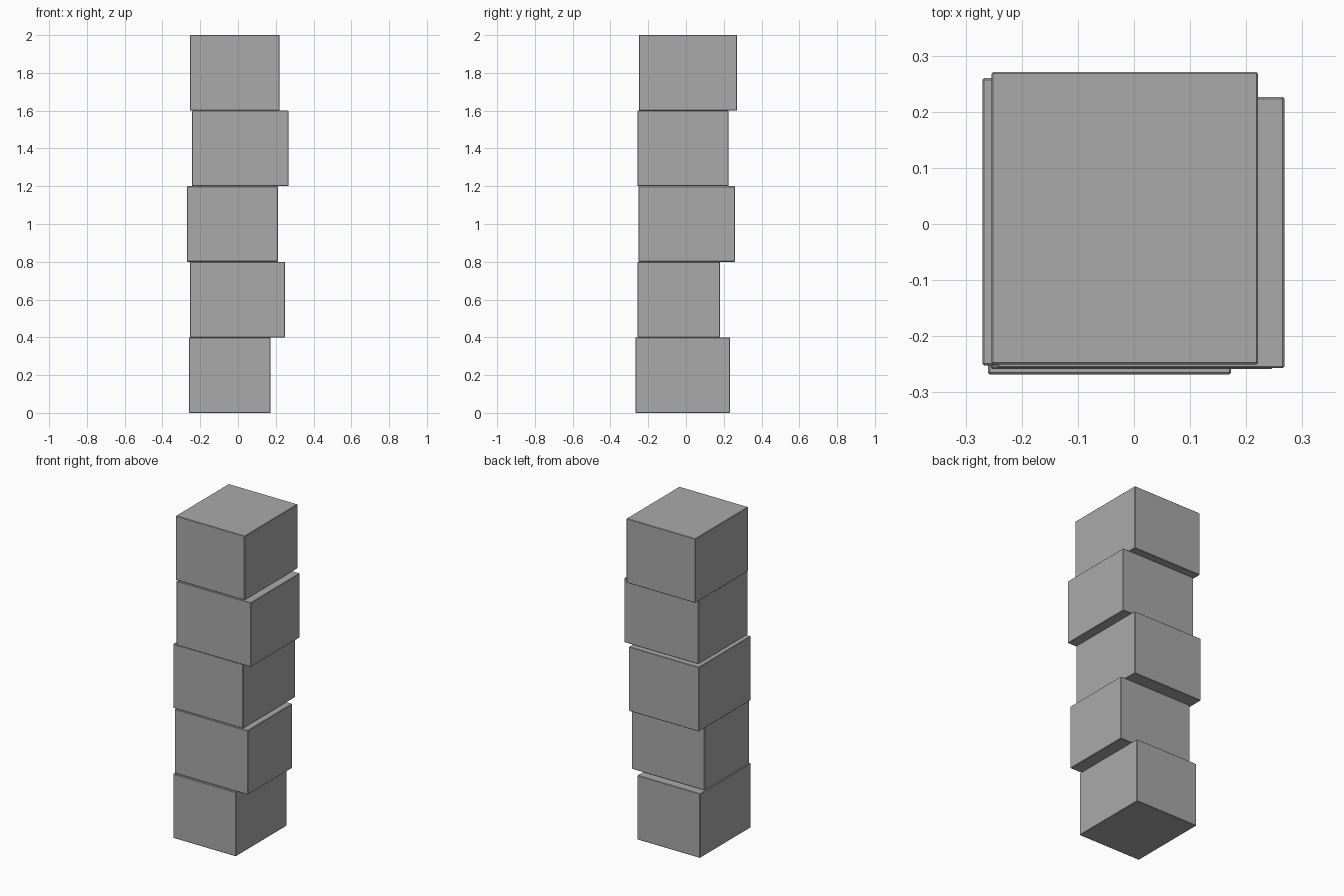
import bpy

# Remove the default cube
old = bpy.data.objects.get("Cube")
if old:
    bpy.data.objects.remove(old, do_unlink=True)

# Single grey material
grey = bpy.data.materials.new("plain_grey")
grey.use_nodes = True
colour = (0.4, 0.4, 0.4, 1)
grey.diffuse_color = colour
grey.node_tree.nodes["Principled BSDF"].inputs["Base Color"].default_value = colour

HEIGHT = 0.4


def add_block(name, level, x0, x1, y0, y1):
    """A block of the stack spanning the given x and y limits."""
    centre = ((x0 + x1) / 2, (y0 + y1) / 2, HEIGHT * (level + 0.5))
    bpy.ops.mesh.primitive_cube_add(size=1, location=centre)
    block = bpy.context.object
    block.name = name
    block.scale = (x1 - x0, y1 - y0, HEIGHT)
    bpy.ops.object.transform_apply(location=False, rotation=False, scale=True)
    block.data.materials.append(grey)
    # Slightly eased edges
    bevel = block.modifiers.new("eased_edges", "BEVEL")
    bevel.width = 0.003
    bevel.segments = 1


# Five offset blocks, bottom to top: x limits, y limits
blocks = {
    "bottom_block": (-0.26, 0.173, -0.268, 0.233),
    "lower_block": (-0.255, 0.248, -0.258, 0.181),
    "middle_block": (-0.27, 0.212, -0.252, 0.26),
    "upper_block": (-0.244, 0.268, -0.257, 0.226),
    "top_block": (-0.254, 0.221, -0.25, 0.271),
}
for level, (name, limits) in enumerate(blocks.items()):
    add_block(name, level, *limits)
